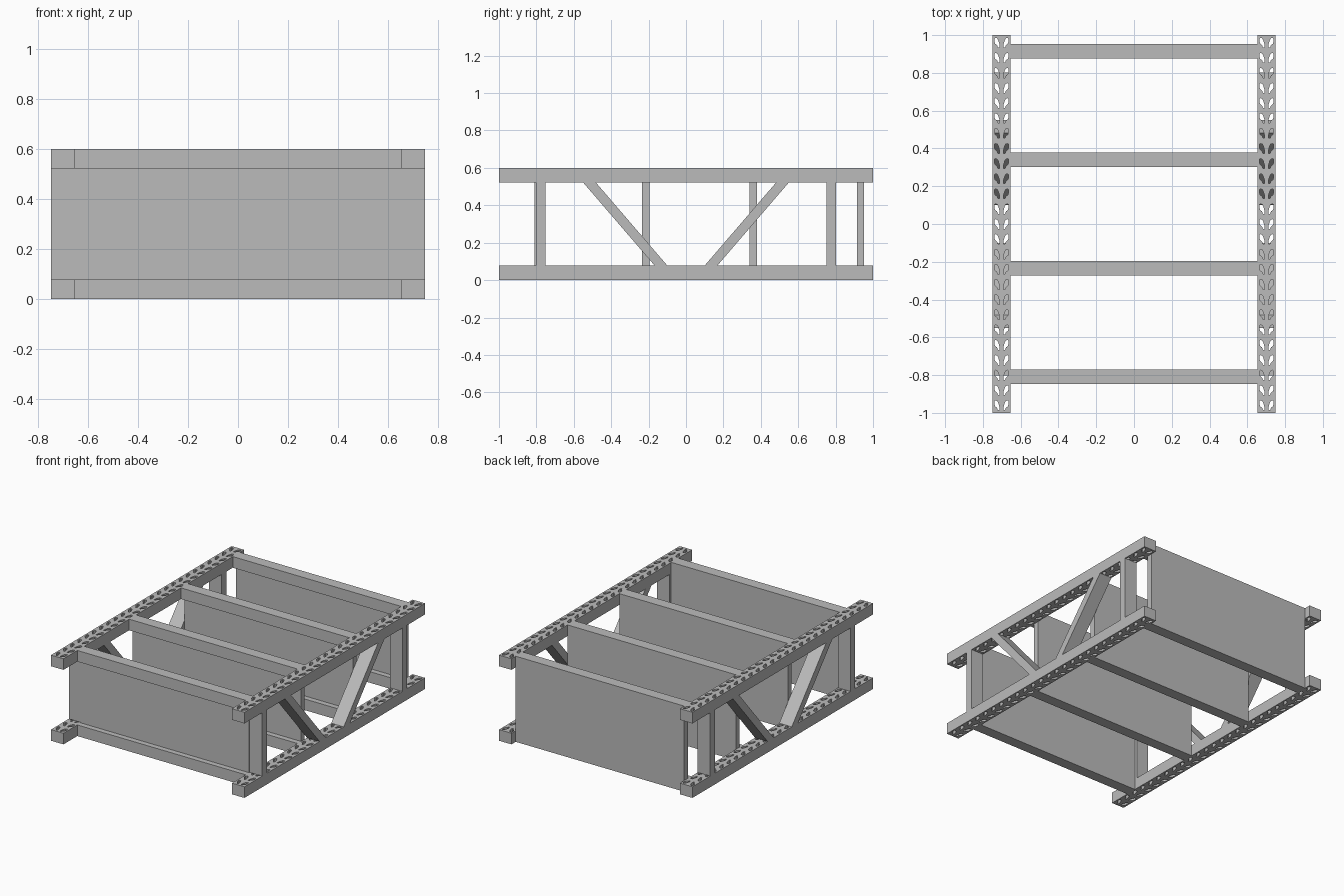
import bpy, math
from mathutils import Matrix

cube = bpy.data.objects.get("Cube")
if cube:
    bpy.data.objects.remove(cube, do_unlink=True)

steel = bpy.data.materials.new("grey_steel")
steel.use_nodes = True
GREY = (0.5, 0.5, 0.5, 1)
steel.diffuse_color = GREY
steel.node_tree.nodes["Principled BSDF"].inputs["Base Color"].default_value = GREY

HEIGHT, RAIL_T, RAIL_W = 0.6, 0.078, 0.097
RAIL_X = 0.75 - RAIL_W / 2
INNER_X = 0.75 - RAIL_W
PITCH = 0.08


def prism(name, outlines, depth, matrix):
    """Extrude flat outlines (the first is the edge, the rest are holes)."""
    curve = bpy.data.curves.new(name, 'CURVE')
    curve.dimensions, curve.fill_mode, curve.extrude = '2D', 'BOTH', depth / 2
    for pts in outlines:
        spline = curve.splines.new('POLY')
        spline.points.add(len(pts) - 1)
        for p, (x, y) in zip(spline.points, pts):
            p.co = (x, y, 0, 1)
        spline.use_cyclic_u = True
    temp = bpy.data.objects.new(name + "_curve", curve)
    bpy.context.collection.objects.link(temp)
    graph = bpy.context.evaluated_depsgraph_get()
    mesh = bpy.data.meshes.new_from_object(temp.evaluated_get(graph))
    bpy.data.objects.remove(temp, do_unlink=True)
    for poly in mesh.polygons:
        poly.use_smooth = False
    mesh.materials.clear()
    mesh.materials.append(steel)
    obj = bpy.data.objects.new(name, mesh)
    obj.matrix_world = matrix
    bpy.context.collection.objects.link(obj)
    return obj


def rect(x0, x1, y0, y1):
    return [(x0, y0), (x1, y0), (x1, y1), (x0, y1)]


# Flat (x, y) outline -> (y, z) side outline extruded along x
SIDE = Matrix(((0, 0, 1, 0), (1, 0, 0, 0), (0, 1, 0, 0), (0, 0, 0, 1)))

# Teardrop slot: wide outer head, narrow tail leaning to the rail centre
SLOT = [(0.011, -0.026), (0.019, -0.026), (0.023, -0.014), (0.034, -0.005),
        (0.038, 0.008), (0.037, 0.022), (0.031, 0.026), (0.022, 0.022),
        (0.017, 0.012), (0.011, -0.008)]
slots = [[(s * x, y + PITCH * row) for x, y in SLOT]
         for row in range(-12, 13) for s in (-1, 1)]
rail_outline = [rect(-RAIL_W / 2, RAIL_W / 2, -1, 1)] + slots

low, high = RAIL_T, HEIGHT - RAIL_T
for side, sx in (("left", 1), ("right", -1)):
    # Slotted rails
    for level, z in (("lower", RAIL_T / 2), ("upper", HEIGHT - RAIL_T / 2)):
        prism(f"{side}_{level}_rail", rail_outline, RAIL_T,
              Matrix.Translation((sx * RAIL_X, 0, z)))
    # Posts and diagonal braces
    place = Matrix.Translation((sx * RAIL_X, 0, 0)) @ SIDE
    for end, sy in (("back", 1), ("front", -1)):
        prism(f"{side}_{end}_post", [rect(sy * 0.75, sy * 0.803, low, high)],
              RAIL_W, place)
        brace = [(sy * y, z) for y, z in
                 ((0.1, low), (0.168, low), (0.55, high), (0.482, high))]
        prism(f"{side}_{end}_brace", [brace], RAIL_W, place)

# Cross beams: top and bottom flanges with the web flush at the back
for i in range(4):
    back = 0.953 - 0.574 * i
    front, web = back - 0.078, back - 0.04
    section = [(front, 0), (back, 0), (back, HEIGHT), (front, HEIGHT),
               (front, high), (web, high), (web, low), (front, low)]
    prism(f"cross_beam_{i + 1}", [section], 2 * INNER_X, SIDE)
